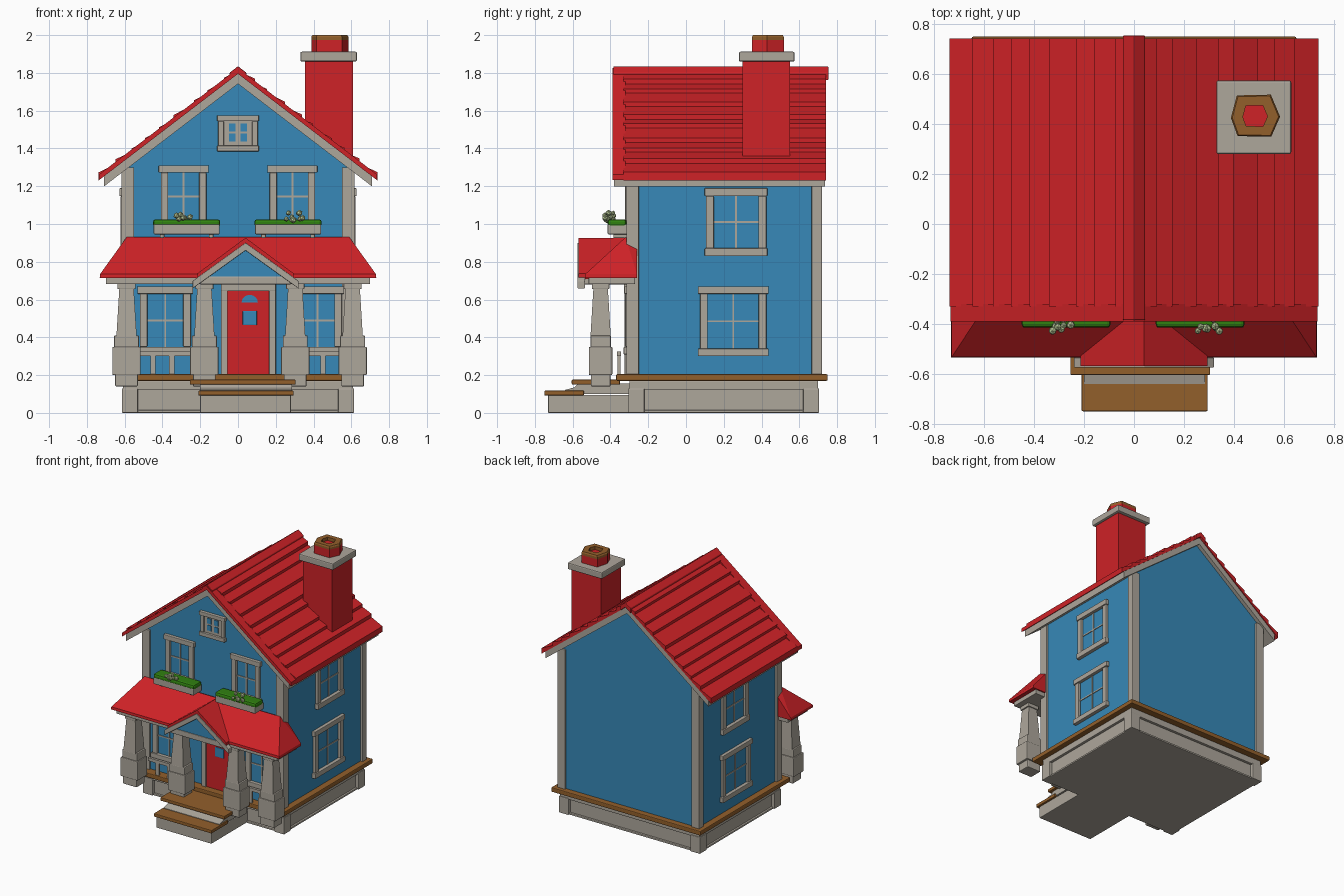
import bpy, bmesh, math, random
from mathutils import Vector

if "Cube" in bpy.data.objects:
    bpy.data.objects.remove(bpy.data.objects["Cube"])
random.seed(4)


def material(name, rgb):
    m = bpy.data.materials.new(name)
    m.diffuse_color = (*rgb, 1)
    m.use_nodes = True
    m.node_tree.nodes["Principled BSDF"].inputs["Base Color"].default_value = m.diffuse_color
    return m


RED = material("red", (0.62, 0.016, 0.02))
BLUE = material("blue", (0.038, 0.25, 0.48))
WHITE = material("warm grey trim", (0.42, 0.385, 0.33))
BROWN = material("brown wood", (0.29, 0.115, 0.024))
GREEN = material("leaf green", (0.03, 0.22, 0.005))
CREAM = material("cream flower", (0.52, 0.62, 0.33))


def finish(name, bm, mat, bevel=0):
    bmesh.ops.recalc_face_normals(bm, faces=bm.faces)
    me = bpy.data.meshes.new(name)
    bm.to_mesh(me)
    bm.free()
    me.materials.append(mat)
    ob = bpy.data.objects.new(name, me)
    bpy.context.collection.objects.link(ob)
    if bevel:
        mod = ob.modifiers.new("bevel", 'BEVEL')
        mod.width, mod.segments = bevel, 2
    return ob


def boxes(name, items, mat, bevel=0):
    """Each item: x0, x1, y0, y1, z0, z1."""
    bm = bmesh.new()
    for x0, x1, y0, y1, z0, z1 in items:
        vs = bmesh.ops.create_cube(bm, size=1)['verts']
        for v in vs:
            v.co = Vector(((x0 + x1) / 2 + v.co.x * (x1 - x0),
                           (y0 + y1) / 2 + v.co.y * (y1 - y0),
                           (z0 + z1) / 2 + v.co.z * (z1 - z0)))
    return finish(name, bm, mat, bevel)


def prism(name, pts, a, b, mat, axis='y', bevel=0):
    """Extrude a closed profile from a to b along an axis."""
    bm = bmesh.new()
    place = {'y': lambda p, t: (p[0], t, p[1]),
             'x': lambda p, t: (t, p[0], p[1]),
             'z': lambda p, t: (p[0], p[1], t)}[axis]
    f = bm.faces.new([bm.verts.new(place(p, a)) for p in pts])
    d = Vector(place((0, 0), b - a))
    new = bmesh.ops.extrude_face_region(bm, geom=[f], use_keep_orig=True)['geom']
    for v in new:
        if isinstance(v, bmesh.types.BMVert):
            v.co += d
    return finish(name, bm, mat, bevel)


def hull(name, pts, mat, bevel=0):
    bm = bmesh.new()
    for p in pts:
        bm.verts.new(p)
    bmesh.ops.convex_hull(bm, input=bm.verts[:])
    bmesh.ops.dissolve_limit(bm, angle_limit=0.02, verts=bm.verts[:], edges=bm.edges[:])
    return finish(name, bm, mat, bevel)


def chevron(cx, top, slope, half, thick):
    z = top - slope * half
    return [(cx - half, z), (cx, top), (cx + half, z),
            (cx + half, z - thick), (cx, top - thick), (cx - half, z - thick)]


# Foundation, ledge and porch floor
boxes("foundation", [(-.59, .59, -.28, .68, 0, .17)], WHITE)
boxes("foundation_trim",
      [(min(s * .53, s * .615), max(s * .53, s * .615), y, y + .085, 0, .13)
       for s in (-1, 1) for y in (-.305, .62)]
      + [(-.61, .61, -.3, .7, .12, .172), (-.605, .605, -.295, .695, 0, .015)], WHITE, .005)
boxes("floor_ledge", [(-.65, .65, -.37, .75, .17, .205)], BROWN, .006)

# Front steps
boxes("step_base", [(-.2, .28, -.73, -.27, 0, .095)], WHITE, .005)
boxes("lower_tread", [(-.21, .295, -.75, -.54, .092, .118)], BROWN, .005)
prism("step_riser", [(-.64, .1), (-.64, .122), (-.59, .135), (-.57, .155), (-.29, .155), (-.29, .1)],
      -.2, .285, WHITE, 'x')
boxes("upper_tread", [(-.255, .305, -.605, -.35, .15, .176)], BROWN, .005)

# House walls with pitched ends, and corner boards
S, W = .765, .6
prism("house_walls", [(-W, .19), (W, .19), (W, 1.77 - S * W), (0, 1.77), (-W, 1.77 - S * W)],
      -.3, .705, BLUE)
corners = []
for s in (-1, 1):
    for y0, y1 in ((-.315, -.25), (.665, .72)):
        a, b = sorted((s * .55, s * .618))
        corners.append((a, b, y0, y1, .2, 1.3))
boxes("corner_boards", corners, WHITE, .004)

# Main roof: pale underside and bargeboards, red rim, stepped courses, ridge
prism("roof_underside", chevron(0, 1.8, S, .71, .058), -.38, .735, WHITE)
prism("roof_rim", chevron(0, 1.825, S, .735, .03), -.39, -.32, RED)
for s, side in ((-1, "left"), (1, "right")):
    pts = [(.738 * s, 1.795 - S * .738), (0, 1.795)]
    x, n = 0.0, 9
    for i in range(n):
        nx = .738 if i == n - 1 else .738 * (i + 1) / n + random.uniform(-.015, .015)
        pts.append((x * s, 1.812 - S * x))
        pts.append((nx * s, 1.812 - S * nx + random.uniform(.018, .028)))
        x = nx
    prism("roof_courses_" + side, pts, -.33, .742, RED)
prism("roof_ridge", chevron(0, 1.835, S, .045, .04), -.385, .755, RED, bevel=.005)

# Chimney with cap and six-sided pot
boxes("chimney_stack", [(.355, .61, .3, .55, 1.3, 1.87)], RED)
boxes("chimney_cap", [(.33, .63, .28, .575, 1.86, 1.912)], WHITE, .008)
POT = [(.388, .425), (.412, .515), (.548, .518), (.585, .43), (.55, .35), (.415, .352)]


def scaled(k):
    return [(.484 + (x - .484) * k, .432 + (y - .432) * k) for x, y in POT]


prism("chimney_pot", POT, 1.9, 1.975, RED, 'z')
bm = bmesh.new()
rings = [[bm.verts.new((x, y, z)) for x, y in scaled(k)]
         for k, z in ((1, 1.97), (1, 1.99), (.94, 2.0), (.5, 2.0), (.5, 1.97))]
for r, q in zip(rings, rings[1:] + rings[:1]):
    for i in range(6):
        bm.faces.new((r[i], r[(i + 1) % 6], q[(i + 1) % 6], q[i]))
finish("chimney_pot_rim", bm, BROWN)


# Windows: u runs along the wall, d points out of it
def on_wall(wall, u0, u1, z0, z1, d0, d1):
    if wall == 'front':
        return (u0, u1, -.3 - d1, -.3 - d0, z0, z1)
    if wall == 'right':
        return (.6 + d0, .6 + d1, u0, u1, z0, z1)
    return (-.6 - d1, -.6 - d0, u0, u1, z0, z1)


def window(name, wall, u0, u1, z0, z1, f=.04, ext=.012, vertical=True):
    c, m = (u0 + u1) / 2, (z0 + z1) / 2
    parts = [(u0, u0 + f, z0 + f, z1 - f, 0, .022), (u1 - f, u1, z0 + f, z1 - f, 0, .022),
             (u0 - ext, u1 + ext, z1 - f, z1, 0, .028), (u0 - ext, u1 + ext, z0, z0 + f, 0, .03)]
    boxes(name + "_frame", [on_wall(wall, *p) for p in parts], WHITE, .004)
    bars = [(u0 + f, u1 - f, m - .005, m + .005, 0, .008)]
    if vertical:
        bars.append((c - .005, c + .005, z0 + f, z1 - f, 0, .008))
    boxes(name + "_bars", [on_wall(wall, *p) for p in bars], WHITE)
    boxes(name + "_glass", [on_wall(wall, u0 + f, u1 - f, z0 + f, z1 - f, -.002, .003)], BLUE)


for wall in ('right', 'left'):
    window(wall + "_upper_window", wall, .105, .425, .83, 1.19, .042, .006)
    window(wall + "_lower_window", wall, .075, .425, .3, .67)
for s, side in ((-1, "left"), (1, "right")):
    window("front_upper_window_" + side, 'front', s * .288 - .12, s * .288 + .12, .98, 1.31, .038)
window("front_lower_window_left", 'front', -.52, -.25, .31, .67)
window("front_lower_window_right", 'front', .29, .55, .31, .67)

# Attic window: pale panel, raised frame, small panes
boxes("attic_window_panel", [(-.1, .1, -.31, -.29, 1.4, 1.57)], WHITE)
window("attic_window", 'front', -.105, .105, 1.385, 1.575, .03, .006)
boxes("attic_window_sash", [(-.08, .08, -.312, -.3, 1.41, 1.55)], WHITE)
boxes("attic_window_panes", [(x - .017, x + .017, -.317, -.308, z - .021, z + .021)
                             for x in (-.03, .03) for z in (1.458, 1.512)], BLUE)

# Front door with frame and panes
boxes("door_frame", [(-.09, -.055, -.325, -.29, .2, .67), (.165, .2, -.325, -.29, .2, .67),
                     (-.09, .2, -.328, -.29, .645, .685)], WHITE, .003)
boxes("door", [(-.057, .167, -.315, -.29, .2, .65)], RED)
boxes("door_pane", [(.025, .1, -.322, -.314, .465, .54)], BLUE, .003)
prism("door_arch_pane", [(.062 + .043 * math.cos(a * math.pi / 8), .585 + .04 * math.sin(a * math.pi / 8))
                         for a in range(9)], -.322, -.314, BLUE)

# Porch columns: stepped plinth and tapered shaft
for i, cx in enumerate((-.59, -.178, .303, .607)):
    cy = -.452
    boxes(f"column_base_{i + 1}",
          [(cx - w, cx + w, cy - d, cy + d, a, b) for w, d, a, b in
           ((.06, .052, .14, .21), (.075, .062, .2, .35), (.066, .054, .345, .41))], WHITE, .006)
    hull(f"column_shaft_{i + 1}",
         [(cx + sx * w, cy + sy * w, z) for w, z in ((.054, .4), (.037, .68))
          for sx in (-1, 1) for sy in (-1, 1)], WHITE)
    boxes(f"column_cap_{i + 1}", [(cx - .048, cx + .048, cy - .046, cy + .046, .655, .69)], WHITE, .004)

# Low railings beside the steps
boxes("porch_railings", [(a, b, -.365, -.345, .3, .325) for a, b in ((-.53, -.22), (.25, .56))]
      + [(x - .014, x + .014, -.362, -.348, .2, .31) for x in (-.45, -.35, .36, .45)], WHITE)

# Porch roof with hipped ends
boxes("porch_beam", [(-.7, .7, -.515, -.27, .682, .722)], WHITE, .004)
hull("porch_roof", [(s * x, y, z) for s in (-1, 1) for x, y, z in
                    ((.732, -.535, .715), (.732, -.26, .715), (.73, -.533, .735), (.73, -.26, .735),
                     (.59, -.32, .93), (.59, -.26, .9))], RED)

# Small entrance gable
prism("entrance_gable_roof", chevron(.04, .927, .74, .255, .03), -.568, -.28, RED)
prism("entrance_gable_trim", chevron(.04, .9, .72, .28, .04), -.575, -.535, WHITE, bevel=.003)
prism("entrance_gable_panel", [(-.19, .715), (.27, .715), (.04, .885)], -.55, -.3, BLUE)
boxes("entrance_gable_beam", [(-.2, .28, -.555, -.3, .68, .722)], WHITE, .004)

# Flower boxes
for cx, side in ((-.272, "left"), (.265, "right")):
    boxes("flower_box_" + side, [(cx - .175, cx + .175, -.415, -.31, .945, 1.0)]
          + [(cx + d - .012, cx + d + .012, -.385, -.3, .925, .95) for d in (-.13, .13)], WHITE, .006)
    boxes("flower_leaves_" + side, [(cx - .178, cx + .178, -.415, -.315, .985, 1.025)], GREEN, .014)
    bm = bmesh.new()
    fx = -.285 if cx < 0 else .3
    for i in range(9):
        r = bmesh.ops.create_icosphere(bm, subdivisions=1, radius=random.uniform(.012, .018))['verts']
        off = Vector((fx + random.uniform(-.045, .045), random.uniform(-.43, -.38),
                      random.uniform(1.02, 1.06)))
        for v in r:
            v.co += off
    finish("flowers_" + side, bm, CREAM)
